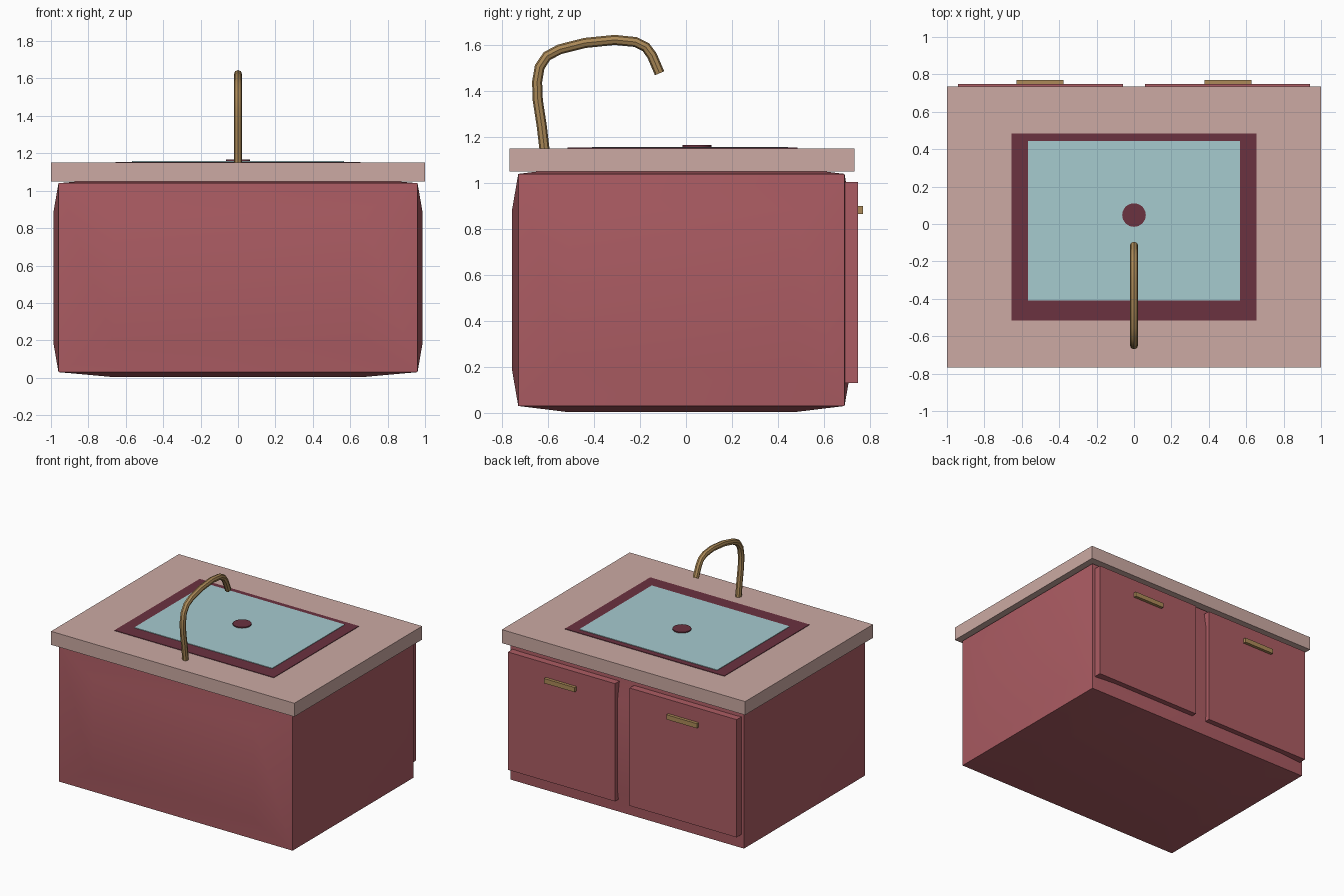
import bpy, bmesh, math
from mathutils import Vector

cube = bpy.data.objects.get("Cube")
if cube:
    bpy.data.objects.remove(cube, do_unlink=True)


def material(name, rgb):
    # sRGB bytes to linear
    lin = [((c / 255 + 0.055) / 1.055) ** 2.4 for c in rgb] + [1.0]
    m = bpy.data.materials.new(name)
    m.use_nodes = True
    m.diffuse_color = lin
    bsdf = m.node_tree.nodes["Principled BSDF"]
    bsdf.inputs["Base Color"].default_value = lin
    bsdf.inputs["Roughness"].default_value = 0.6
    return m


ROSE = material("rose_red", (172, 92, 99))
STONE = material("pale_pink_stone", (204, 170, 163))
PLUM = material("dark_plum", (107, 50, 64))
WATER = material("pale_blue", (166, 203, 207))
BRASS = material("brass", (172, 138, 88))


def finish(name, bm, mat, smooth=False):
    bmesh.ops.recalc_face_normals(bm, faces=bm.faces)
    me = bpy.data.meshes.new(name)
    bm.to_mesh(me)
    bm.free()
    me.materials.append(mat)
    ob = bpy.data.objects.new(name, me)
    bpy.context.collection.objects.link(ob)
    if smooth:
        smooth_object(ob)
    return ob


def smooth_object(ob):
    bpy.ops.object.select_all(action='DESELECT')
    ob.select_set(True)
    bpy.context.view_layer.objects.active = ob
    bpy.ops.object.shade_smooth_by_angle(angle=math.radians(40))


def box_mesh(lo, hi):
    bm = bmesh.new()
    bmesh.ops.create_cube(bm, size=1)
    lo, hi = Vector(lo), Vector(hi)
    for v in bm.verts:
        v.co = Vector([lo[i] + (v.co[i] + 0.5) * (hi[i] - lo[i]) for i in range(3)])
    return bm


def box(name, lo, hi, mat):
    return finish(name, box_mesh(lo, hi), mat)


def pillow_box(name, lo, hi, bulge, margin, mat):
    # Box whose six faces each swell out to a flat, inset panel
    bm = box_mesh(lo, hi)
    bm.normal_update()
    for f in list(bm.faces):
        centre, n = f.calc_center_median(), f.normal.copy()
        bmesh.ops.inset_individual(bm, faces=[f], thickness=0.05)
        for v, corner in [(l.vert, l.vert.co - centre) for l in f.loops]:
            # follow the face proportions rather than an even border
            for i in range(3):
                if abs(n[i]) < 0.5:
                    half = (hi[i] - lo[i]) / 2
                    v.co[i] = centre[i] + math.copysign(half * (1 - 2 * margin), corner[i])
            v.co += n * bulge
    return finish(name, bm, mat, smooth=True)


# Cabinet and worktop
pillow_box("cabinet", (-0.96, -0.73, 0.03), (0.96, 0.69, 1.04), 0.027, 0.155, ROSE)
box("worktop", (-1, -0.767, 1.05), (1, 0.734, 1.15), STONE)

# Doors and their handles on the back
for side, s in (("right", -1), ("left", 1)):
    x0, x1 = sorted((s * 0.06, s * 0.94))
    box(side + "_door", (x0, 0.69, 0.13), (x1, 0.748, 1.005), ROSE)
    x0, x1 = sorted((s * 0.377, s * 0.628))
    box(side + "_handle", (x0, 0.74, 0.865), (x1, 0.77, 0.9), BRASS)

# Sink rim, water and drain
box("sink_rim", (-0.655, -0.515, 1.14), (0.655, 0.485, 1.154), PLUM)
box("water", (-0.567, -0.408, 1.15), (0.567, 0.443, 1.158), WATER)
bm = bmesh.new()
bmesh.ops.create_cone(bm, cap_ends=True, segments=32, radius1=0.063, radius2=0.063, depth=0.014)
bmesh.ops.translate(bm, verts=bm.verts, vec=(0, 0.048, 1.159))
finish("drain", bm, PLUM, smooth=True)

# Faucet: a tube swept along a bent path (y, z)
path = [(-0.615, 1.14), (-0.628, 1.25), (-0.645, 1.36), (-0.648, 1.44), (-0.637, 1.505),
        (-0.605, 1.553), (-0.55, 1.582), (-0.44, 1.61), (-0.31, 1.623), (-0.22, 1.614),
        (-0.175, 1.592), (-0.148, 1.555), (-0.115, 1.478)]
cu = bpy.data.curves.new("faucet", 'CURVE')
cu.dimensions = '3D'
cu.bevel_depth = 0.022
cu.bevel_resolution = 2
cu.use_fill_caps = True
sp = cu.splines.new('POLY')
sp.points.add(len(path) - 1)
for p, (y, z) in zip(sp.points, path):
    p.co = (0, y, z, 1)
cu.materials.append(BRASS)
faucet = bpy.data.objects.new("faucet", cu)
bpy.context.collection.objects.link(faucet)
bpy.ops.object.select_all(action='DESELECT')
faucet.select_set(True)
bpy.context.view_layer.objects.active = faucet
bpy.ops.object.convert(target='MESH')
smooth_object(bpy.context.view_layer.objects.active)
